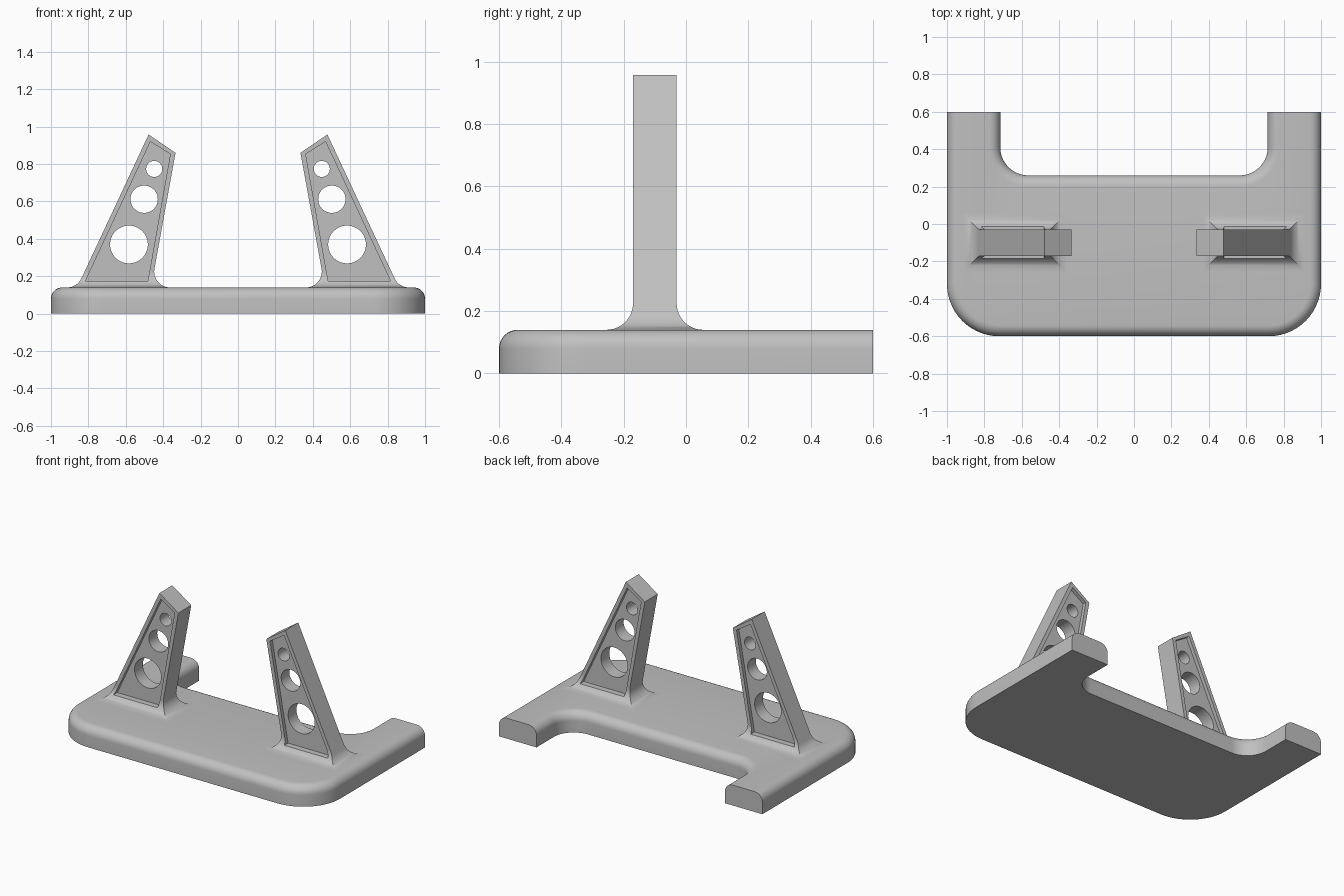
import bpy, bmesh
from math import sin, cos, pi, sqrt, radians

if "Cube" in bpy.data.objects:
    bpy.data.objects.remove(bpy.data.objects["Cube"])

COLOR = (0.53, 0.53, 0.53, 1)
grey = bpy.data.materials.new("light_grey")
grey.use_nodes = True
grey.diffuse_color = COLOR
grey.node_tree.nodes["Principled BSDF"].inputs["Base Color"].default_value = COLOR


def add_loft(bm, rings):
    """Skin a stack of equal-length closed rings and cap both ends."""
    rows = [[bm.verts.new(p) for p in ring] for ring in rings]
    n = len(rows[0])
    for low, high in zip(rows, rows[1:]):
        for i in range(n):
            j = (i + 1) % n
            bm.faces.new((low[i], low[j], high[j], high[i]))
    bm.faces.new(rows[0][::-1])
    bm.faces.new(rows[-1])


def make_object(name, solids):
    bm = bmesh.new()
    for rings in solids:
        add_loft(bm, rings)
    bmesh.ops.recalc_face_normals(bm, faces=bm.faces)
    mesh = bpy.data.meshes.new(name)
    bm.to_mesh(mesh)
    bm.free()
    mesh.materials.append(grey)
    obj = bpy.data.objects.new(name, mesh)
    bpy.context.collection.objects.link(obj)
    return obj


def select_only(obj):
    bpy.ops.object.select_all(action='DESELECT')
    obj.select_set(True)
    bpy.context.view_layer.objects.active = obj


def smooth(obj):
    select_only(obj)
    bpy.ops.object.shade_smooth_by_angle(angle=radians(30))


def cut(obj, cutter):
    mod = obj.modifiers.new("cut", 'BOOLEAN')
    mod.operation = 'DIFFERENCE'
    mod.solver = 'EXACT'
    mod.object = cutter
    select_only(obj)
    bpy.ops.object.modifier_apply(modifier=mod.name)
    bpy.data.objects.remove(cutter)


# Base: U-shaped slab with a rounded top edge and square-cut rear ends
TOP, EDGE = 0.14, 0.06
FRONT_R, NOTCH_R = 0.28, 0.15


def base_ring(z, inset, steps=14):
    half = []
    for i in range(steps + 1):
        a = pi / 2 * i / steps
        r = FRONT_R - inset
        half.append((1 - FRONT_R + r * sin(a), -0.6 + FRONT_R - r * cos(a)))
    half += [(1 - inset, 0.6), (0.715 + inset, 0.6)]
    for i in range(steps + 1):
        a = pi / 2 * i / steps
        r = NOTCH_R + inset
        half.append((0.715 - NOTCH_R + r * cos(a), 0.26 + NOTCH_R - r * sin(a)))
    full = half + [(-x, y) for x, y in reversed(half)]
    return [(x, y, z) for x, y in full]


rings = [base_ring(0, 0)]
for i in range(9):
    a = pi / 2 * i / 8
    rings.append(base_ring(TOP - EDGE + EDGE * sin(a), EDGE * (1 - cos(a))))
smooth(make_object("base", [rings]))

# Arms: tapered leaning posts flared into the base
FLARE = 0.085
MID_Y, HALF_Y = -0.10, 0.07
INNER_K, OUTER_K = -0.182, 0.467      # wall slopes
INNER_X, OUTER_X = 0.465, 0.86        # wall positions at the base top


def spread(h, k):
    """Outward offset at height h of a wall of slope k with a tangent flare."""
    n = sqrt(1 + k * k)
    if h >= FLARE * (1 - k / n):
        return -k * h
    return FLARE * (n - k) - sqrt(FLARE ** 2 - (h - FLARE) ** 2)


def arm_ring(h_in, h_out, z_in, z_out, side):
    x0 = side * (INNER_X - spread(h_in, INNER_K))
    x1 = side * (OUTER_X + spread(h_out, OUTER_K))
    y = HALF_Y + spread(h_in, 0)
    return [(x0, MID_Y - y, z_in), (x1, MID_Y - y, z_out),
            (x1, MID_Y + y, z_out), (x0, MID_Y + y, z_in)]


def prism(points, y0, y1):
    return [[(x, y, z) for x, z in points] for y in (y0, y1)]


POCKET = [(0.482, 0.176), (0.815, 0.176), (0.468, 0.92), (0.362, 0.853)]
HOLES = [(0.583, 0.37, 0.101), (0.502, 0.612, 0.073), (0.448, 0.774, 0.043)]
WEB = 0.045                           # half thickness left between pockets

for name, side in (("left_arm", 1), ("right_arm", -1)):
    rings = [arm_ring(0, 0, TOP - 0.03, TOP - 0.03, side)]
    flare_top = FLARE * 1.18
    for i in range(13):
        h = flare_top * (1 - cos(pi / 2 * i / 12))
        rings.append(arm_ring(h, h, TOP + h, TOP + h, side))
    rings.append(arm_ring(0.72, 0.818, TOP + 0.72, TOP + 0.818, side))
    arm = make_object(name, [rings])

    # Recessed panels front and back
    pocket = [(side * x, z) for x, z in POCKET]
    cut(arm, make_object("pocket_cutter", [
        prism(pocket, MID_Y - 0.3, MID_Y - WEB),
        prism(pocket, MID_Y + WEB, MID_Y + 0.3)]))

    # Three round lightening holes
    circles = []
    for x, z, r in HOLES:
        ring = [(side * x + r * cos(2 * pi * i / 48), z + r * sin(2 * pi * i / 48))
                for i in range(48)]
        circles.append(prism(ring, MID_Y - 0.4, MID_Y + 0.4))
    cut(arm, make_object("hole_cutter", circles))
    smooth(arm)
